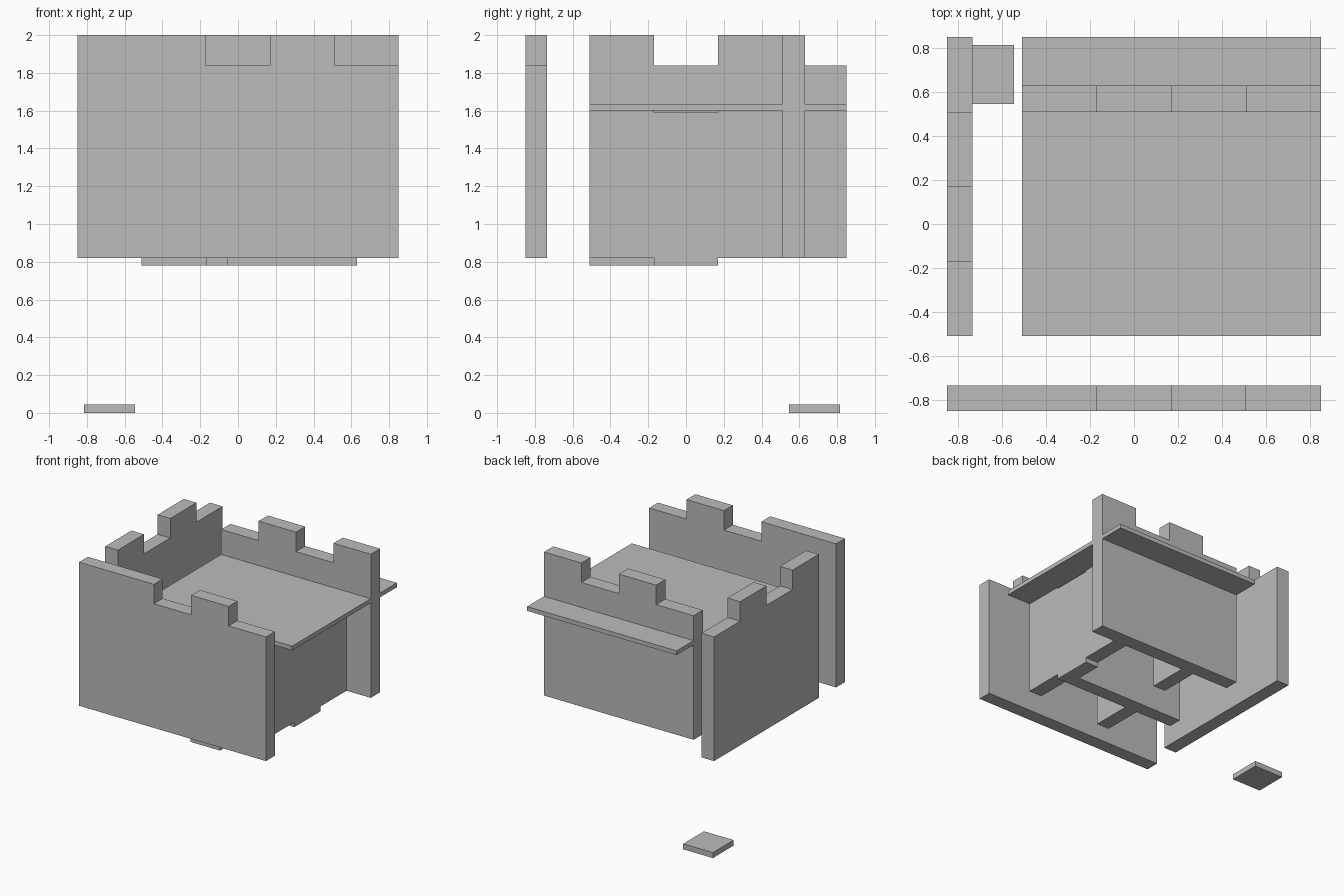
import bpy
import bmesh

cube = bpy.data.objects.get("Cube")
if cube:
    bpy.data.objects.remove(cube, do_unlink=True)

GREY = (0.5, 0.5, 0.5, 1.0)
grey = bpy.data.materials.new("plain grey")
grey.use_nodes = True
grey.diffuse_color = GREY
grey.node_tree.nodes["Principled BSDF"].inputs["Base Color"].default_value = GREY

BASE, LOW, TOP = 0.82, 1.84, 2.0     # wall bottom, notch and merlon heights
E, A, B, C = 0.85, 0.735, 0.51, 0.17  # outer edge, inner edge, grid lines
FLOOR, SLAB = 1.6, 0.035
SUNK = 0.78                           # bottom of the lowered panels


def finish(name, bm):
    bmesh.ops.recalc_face_normals(bm, faces=bm.faces)
    mesh = bpy.data.meshes.new(name)
    bm.to_mesh(mesh)
    bm.free()
    mesh.materials.append(grey)
    obj = bpy.data.objects.new(name, mesh)
    bpy.context.collection.objects.link(obj)
    return obj


def box(name, x, y, z):
    bm = bmesh.new()
    bmesh.ops.create_cube(bm, size=1)
    for v in bm.verts:
        v.co = [r[0] if c < 0 else r[1] for c, r in zip(v.co, (x, y, z))]
    return finish(name, bm)


def battlement(name, axis, across, steps):
    """Wall along an axis; steps lists (position, top height) along its crest."""
    start, end = steps[0][0], steps[-1][0]
    profile = [(end, BASE), (start, BASE)]
    for (p, h), (q, _) in zip(steps, steps[1:]):
        profile += [(p, h), (q, h)]
    bm = bmesh.new()
    rings = []
    for t in across:
        rings.append([bm.verts.new((p, t, z) if axis == "x" else (t, p, z))
                      for p, z in profile])
        bm.faces.new(rings[-1])
    n = len(profile)
    for i in range(n):
        j = (i + 1) % n
        bm.faces.new((rings[0][i], rings[0][j], rings[1][j], rings[1][i]))
    return finish(name, bm)


# Outer walls with merlons
battlement("front_wall", "x", (-E, -A),
           [(-E, TOP), (-C, LOW), (C, TOP), (B, LOW), (E, LOW)])
battlement("side_wall", "y", (-E, -A),
           [(-B, TOP), (-C, LOW), (C, TOP), (B, LOW), (E, LOW)])
battlement("back_wall", "x", (B, 0.63),
           [(-B, LOW), (-C, TOP), (C, LOW), (B, TOP), (E, TOP)])

# Roof slab
box("roof_slab", (-B, E), (-B, E), (FLOOR, FLOOR + SLAB))

# Room panels under the slab; some hang slightly lower
raised = (BASE, FLOOR)
lowered = (SUNK, FLOOR - 0.01)
box("room_side_front_panel", (B, 0.63), (-B, -C), raised)
box("room_side_middle_panel", (B, 0.63), (-C, C), lowered)
box("room_side_back_panel", (B, 0.63), (C, B), raised)
box("room_cross_wall", (-B, B), (-C, -0.055), lowered)
box("room_divider_front", (-C, -0.055), (-B, -C), lowered)
box("room_divider_back", (-C, -0.055), (C, B), raised)

# Loose ground tile
box("ground_tile", (-0.815, -0.545), (0.545, 0.815), (0, 0.045))
